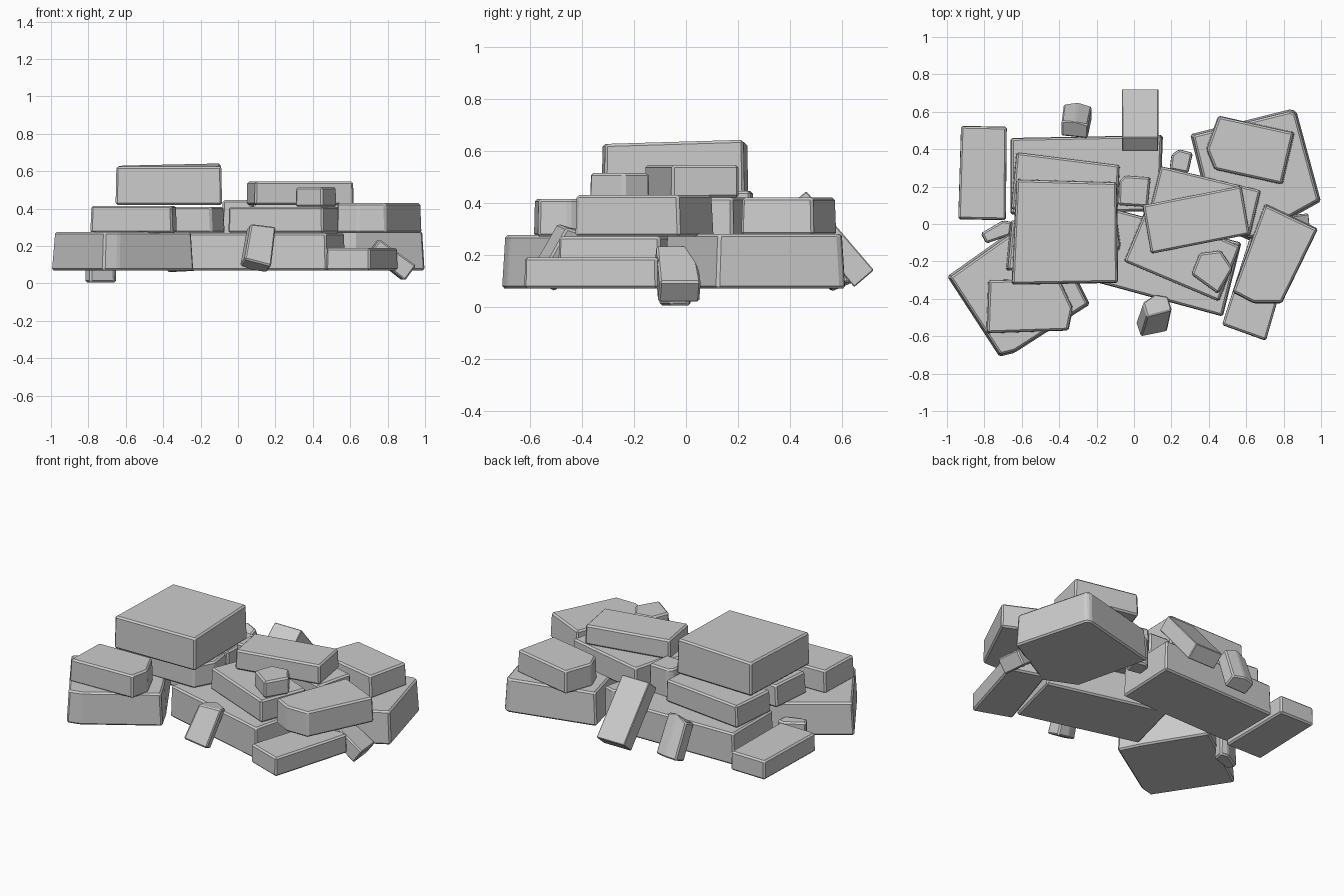
import bpy, bmesh
from mathutils import Vector, Euler


def stone(name, pts, z0, z1, taper=0.97, bevel=0.01, loc=(0, 0, 0), rot=(0, 0, 0), lift=None):
    """Extrude a footprint into a slightly tapered, chamfered rock."""
    bm = bmesh.new()
    c = sum((Vector(p) for p in pts), Vector((0, 0))) / len(pts)
    low = [bm.verts.new((x, y, z0)) for x, y in pts]
    top = []
    for i, p in enumerate(pts):
        q = c + (Vector(p) - c) * taper
        top.append(bm.verts.new((q.x, q.y, z1 + (lift[i] if lift else 0))))
    n = len(pts)
    bm.faces.new(low[::-1])
    bm.faces.new(top)
    for i in range(n):
        bm.faces.new((low[i], low[(i + 1) % n], top[(i + 1) % n], top[i]))
    bmesh.ops.recalc_face_normals(bm, faces=bm.faces)
    bmesh.ops.bevel(bm, geom=bm.edges[:], offset=bevel, segments=1, affect='EDGES', profile=0.5)
    mesh = bpy.data.meshes.new(name)
    bm.to_mesh(mesh)
    bm.free()
    ob = bpy.data.objects.new(name, mesh)
    ob.location = loc
    ob.rotation_euler = Euler(rot)
    bpy.context.collection.objects.link(ob)
    return ob


def rect(w, d):
    return [(-w / 2, -d / 2), (w / 2, -d / 2), (w / 2, d / 2), (-w / 2, d / 2)]


# Base slabs
stone("base_front_left", [(-1.0, -.28), (-.72, -.71), (-.64, -.69), (-.235, -.43), (-.3, -.3), (-.52, .06)], .07, .275, .96)
stone("base_front_centre", [(-.28, -.29), (.475, -.495), (.575, -.1), (-.18, .10)], .07, .27, .985)
stone("base_back_left", [(-.66, .05), (.14, .07), (.155, .475), (-.66, .46)], .07, .27, .985)
stone("base_back_right", [(.30, .48), (.84, .615), (.87, .6), (1.0, .12), (.62, -.09), (.42, .0)], .07, .28, .96)
stone("low_block_left", [(-.94, .025), (-.685, .02), (-.68, .52), (-.925, .525)], .07, .19, .99)
stone("low_block_right", [(.47, -.54), (.705, -.625), (.855, -.11), (.63, -.04)], .07, .19, .99)

# Second layer
stone("second_front_left", [(-.79, -.585), (-.35, -.57), (-.325, -.45), (-.4, -.29), (-.78, -.30)], .27, .415, .975)
stone("second_left_front", [(-.685, -.25), (-.14, -.25), (-.07, -.12), (-.09, .02), (-.66, .02)], .27, .41)
stone("second_left_back", [(-.63, .385), (-.075, .315), (-.09, .03), (-.66, .08)], .27, .41, .985)
stone("second_centre_front", [(-.055, -.2), (.455, -.415), (.57, -.12), (.07, .10)], .27, .41, .985)
stone("second_centre_back", [(.14, .31), (.68, .18), (.62, -.07), (.08, .07)], .27, .42, .985)
stone("second_back_right", [(.45, .58), (.86, .49), (.795, .21), (.43, .29), (.385, .40)], .275, .42)
stone("second_right", [(.70, .11), (.985, -.025), (.79, -.425), (.64, -.425), (.525, -.365)], .27, .43, .975)

# Top stones
stone("top_big_block", [(-.63, .24), (-.09, .225), (-.085, -.315), (-.655, -.325)], .42, .63, .985, lift=[.0, .012, -.004, -.004])
stone("top_plank", [(.045, .10), (.09, -.16), (.62, -.055), (.575, .205)], .42, .545, .99)
stone("top_small_block", [(.305, -.27), (.35, -.155), (.465, -.14), (.53, -.24), (.45, -.375)], .41, .515)

# Filler stones
stone("filler_centre", [(-.085, .10), (.075, .09), (.09, .25), (-.05, .26), (-.08, .23)], .25, .445)
stone("filler_back", [(.19, .29), (.29, .27), (.315, .38), (.24, .40), (.2, .37)], .1, .29)
stone("filler_left", [(-.82, -.05), (-.79, -.105), (-.66, -.06), (-.65, .01), (-.7, .02)], .005, .19)

# Leaning stones
chunk = [(-.075, -.05), (.075, -.05), (.075, .035), (.0, .055), (-.075, .04)]
stone("leaning_plank_back", rect(.195, .10), -.2, .2, .99, .004, (.033, .555, .26), (.707, 0, 0))
stone("leaning_chunk_front", chunk, -.13, .12, .92, .008, (.11, -.485, .205), (-.45, .25, .2),
      lift=[-.03, -.01, 0, .02, -.02])
stone("leaning_chunk_back", chunk, -.13, .12, .95, .008, (-.31, .55, .2), (.4, -.05, -.05),
      lift=[-.02, 0, 0, .02, -.02])
stone("leaning_chunk_right", rect(.10, .16), -.125, .115, .92, .008, (.815, -.035, .13), (.0, -.93, .1))
